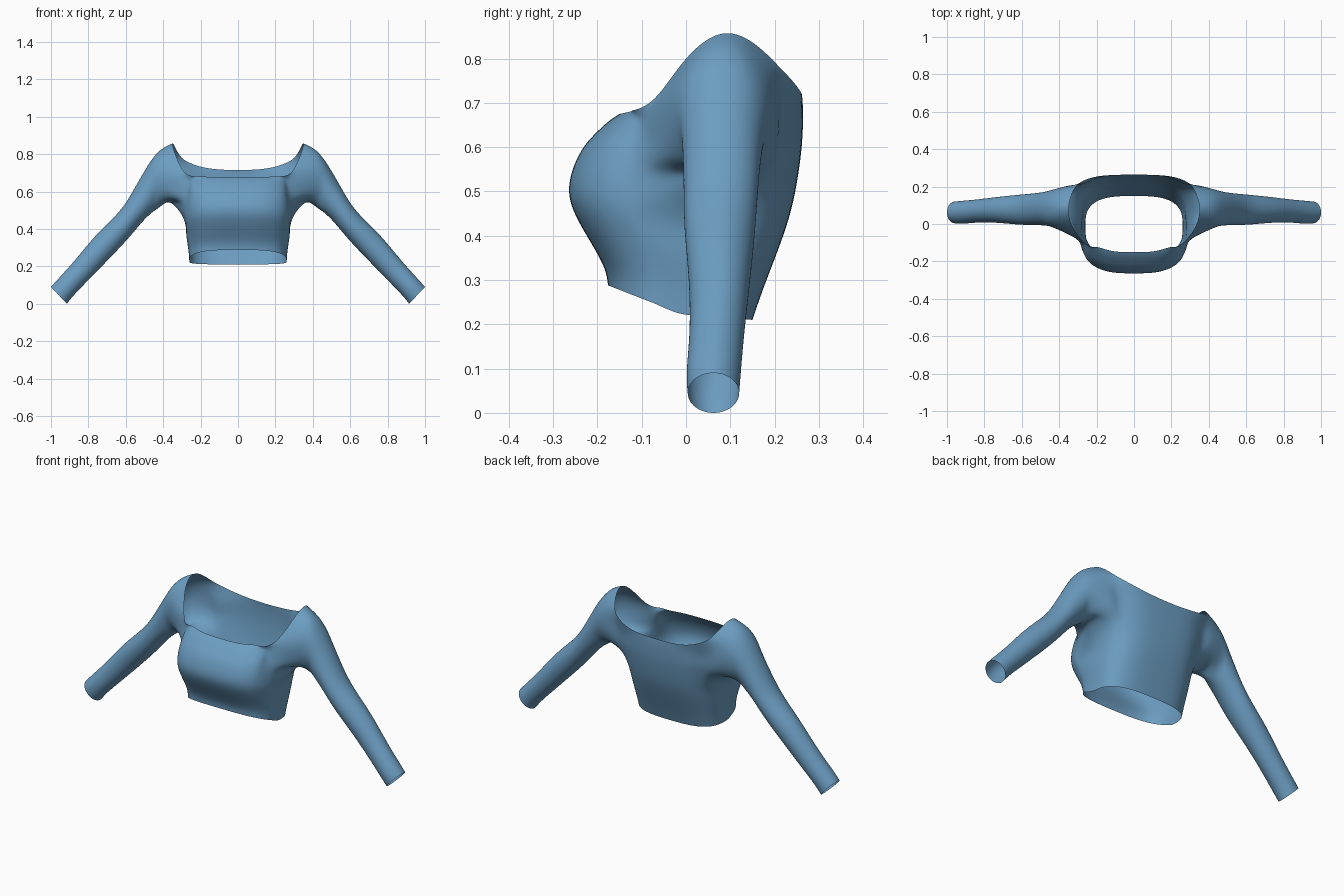
import bpy, bmesh, math
from mathutils import Vector

if "Cube" in bpy.data.objects:
    bpy.data.objects.remove(bpy.data.objects["Cube"])

fabric = bpy.data.materials.new("soft blue fabric")
fabric.diffuse_color = (0.15, 0.34, 0.54, 1)
fabric.use_nodes = True
fabric.node_tree.nodes["Principled BSDF"].inputs["Base Color"].default_value = fabric.diffuse_color

# Torso rows from hem to neckline: half width front, half width back,
# front y, back y, z at front / side / back
ROWS = [
    (.260, .260, -.176, .150, .288, .224, .210),
    (.265, .265, -.190, .176, .340, .290, .285),
    (.277, .275, -.238, .212, .425, .370, .380),
    (.290, .288, -.264, .240, .505, .455, .470),
    (.292, .315, -.240, .256, .585, .545, .560),
    (.290, .330, -.205, .262, .630, .610, .620),
    (.287, .330, -.175, .264, .658, .670, .675),
    (.280, .310, -.150, .262, .675, .720, .715)]
ANGLES = [0, 15, 36, 54, 70, 80, 90, 100, 115, 135, 160, 180]

# Armhole edge and neckline points that leave the regular torso rows
FIXED = {
    (4, 4): (.297, -.088, .555), (4, 5): (.335, .01, .543), (4, 6): (.36, .075, .54),
    (4, 7): (.342, .135, .545), (4, 8): (.305, .185, .56),
    (5, 4): (.293, -.088, .61), (6, 4): (.293, -.083, .66), (7, 4): (.292, -.070, .71),
    (5, 8): (.325, .207, .63), (6, 8): (.328, .208, .71), (7, 8): (.305, .207, .785),
    (7, 3): (.245, -.118, .684), (7, 9): (.25, .240, .75), (7, 10): (.15, .26, .723),
    (7, 5): (.335, .0, .80), (7, 6): (.35, .08, .856), (7, 7): (.335, .152, .835)}

# Sleeve rings: top (x, z), bottom (x, z), front y, back y
SLEEVE = [
    ((.425, .812), (.41, .522), -.025, .188),
    ((.50, .71), (.455, .492), -.008, .172),
    ((.572, .585), (.51, .44), -.005, .163),
    ((.645, .482), (.585, .352), -.003, .156),
    ((.76, .365), (.685, .245), .006, .145),
    ((.87, .235), (.79, .137), .008, .132),
    ((.955, .14), (.872, .052), .002, .124),
    ((1.0, .09), (.915, .0), .004, .120)]


def torso_point(r, c):
    if (r, c) in FIXED:
        return Vector(FIXED[r, c])
    wf, wb, f, b, zf, zs, zb = ROWS[r]
    a = math.radians(ANGLES[c])
    s, k = abs(math.sin(a)) ** .667, abs(math.cos(a)) ** .667
    front = ANGLES[c] <= 90
    mid, half = (f + b) / 2, (b - f) / 2
    if c in (0, 11):
        s = 0
    return Vector(((wf if front else wb) * s,
                   mid - half * k if front else mid + half * k,
                   zs + ((zf if front else zb) - zs) * k))


bm = bmesh.new()
grid = {}
for r in range(8):
    for c in range(12):
        if r in (5, 6) and 5 <= c <= 7:
            continue                      # armhole
        grid[r, c] = bm.verts.new(torso_point(r, c))

# Torso faces around the armhole
for r in range(7):
    for c in range(11):
        if r >= 4 and 4 <= c <= 7:
            continue
        bm.faces.new([grid[r, c], grid[r, c + 1], grid[r + 1, c + 1], grid[r + 1, c]])

# Sleeve grows from the armhole loop, whose top is the neckline itself
path = [(7, 6), (7, 7), (7, 8), (6, 8), (5, 8), (4, 8), (4, 7),
        (4, 6), (4, 5), (4, 4), (5, 4), (6, 4), (7, 4), (7, 5)]
ring = [grid[p] for p in path]
n = len(ring)
for (tx, tz), (bx, bz), f, b in SLEEVE:
    new = []
    for i in range(n):
        a = 2 * math.pi * i / n
        k = math.cos(a)
        new.append(bm.verts.new(((tx + bx) / 2 + (tx - bx) / 2 * k,
                                 (f + b) / 2 + (b - f) / 2 * math.sin(a),
                                 (tz + bz) / 2 + (tz - bz) / 2 * k)))
    for i in range(n):
        j = (i + 1) % n
        bm.faces.new([ring[i], ring[j], new[j], new[i]])
    ring = new
bmesh.ops.recalc_face_normals(bm, faces=bm.faces)
if grid[3, 0].normal.y > 0 or sum(fc.normal.y for fc in grid[3, 0].link_faces) > 0:
    bmesh.ops.reverse_faces(bm, faces=bm.faces)
for fc in bm.faces:
    fc.smooth = True

mesh = bpy.data.meshes.new("cropped_top")
bm.to_mesh(mesh)
bm.free()
mesh.materials.append(fabric)
top = bpy.data.objects.new("cropped_top", mesh)
bpy.context.collection.objects.link(top)

# Mirror the half, then smooth it
mirror = top.modifiers.new("mirror", 'MIRROR')
mirror.use_clip = True
mirror.merge_threshold = .0005
sub = top.modifiers.new("smooth", 'SUBSURF')
sub.levels = sub.render_levels = 3

# Adjust the cage so the smoothed surface passes through the planned points
target = [v.co.copy() for v in mesh.vertices]
for _ in range(5):
    bpy.context.view_layer.update()
    ev = top.evaluated_get(bpy.context.evaluated_depsgraph_get())
    got = [v.co.copy() for v in ev.data.vertices[:len(target)]]
    for v, t, g in zip(mesh.vertices, target, got):
        d = t - g
        if d.length < .08:
            v.co += d * .8
        if t.x < 1e-5:
            v.co.x = 0
    mesh.update()
    top.update_tag()
